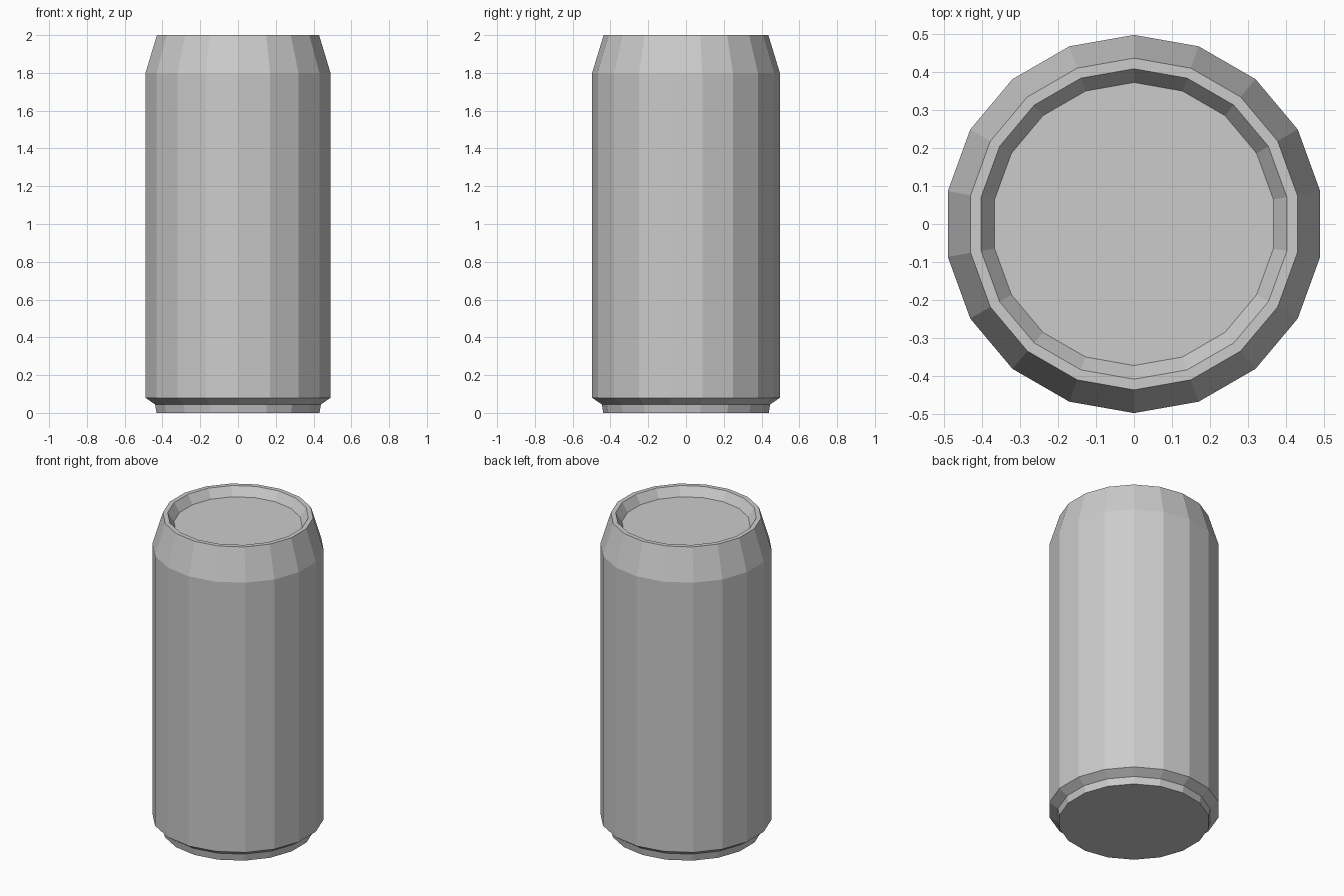
import bpy, bmesh
from math import sin, cos, pi

if "Cube" in bpy.data.objects:
    bpy.data.objects.remove(bpy.data.objects["Cube"])

SIDES = 18
# (radius, height) profile from the base up, over the rim and into the lid recess
PROFILE = [
    (0.438, 0.0), (0.446, 0.045), (0.497, 0.08),   # foot
    (0.497, 1.80), (0.436, 2.0),                   # wall and shoulder
    (0.408, 2.0), (0.372, 1.945),                  # rim and recess
]

bm = bmesh.new()


def ring(radius, z):
    """Ring of vertices with a corner on the y axis."""
    angles = [pi / 2 + 2 * pi * i / SIDES for i in range(SIDES)]
    return [bm.verts.new((radius * cos(a), radius * sin(a), z)) for a in angles]


# Lathe the side surface
rings = [ring(r, z) for r, z in PROFILE]
for low, high in zip(rings, rings[1:]):
    for i in range(SIDES):
        j = (i + 1) % SIDES
        bm.faces.new((low[i], low[j], high[j], high[i]))

# Flat base and recessed lid
bm.faces.new(rings[0][::-1])
bm.faces.new(rings[-1])
bmesh.ops.recalc_face_normals(bm, faces=bm.faces)

mesh = bpy.data.meshes.new("can_body")
bm.to_mesh(mesh)
bm.free()
bpy.context.collection.objects.link(bpy.data.objects.new("can_body", mesh))
